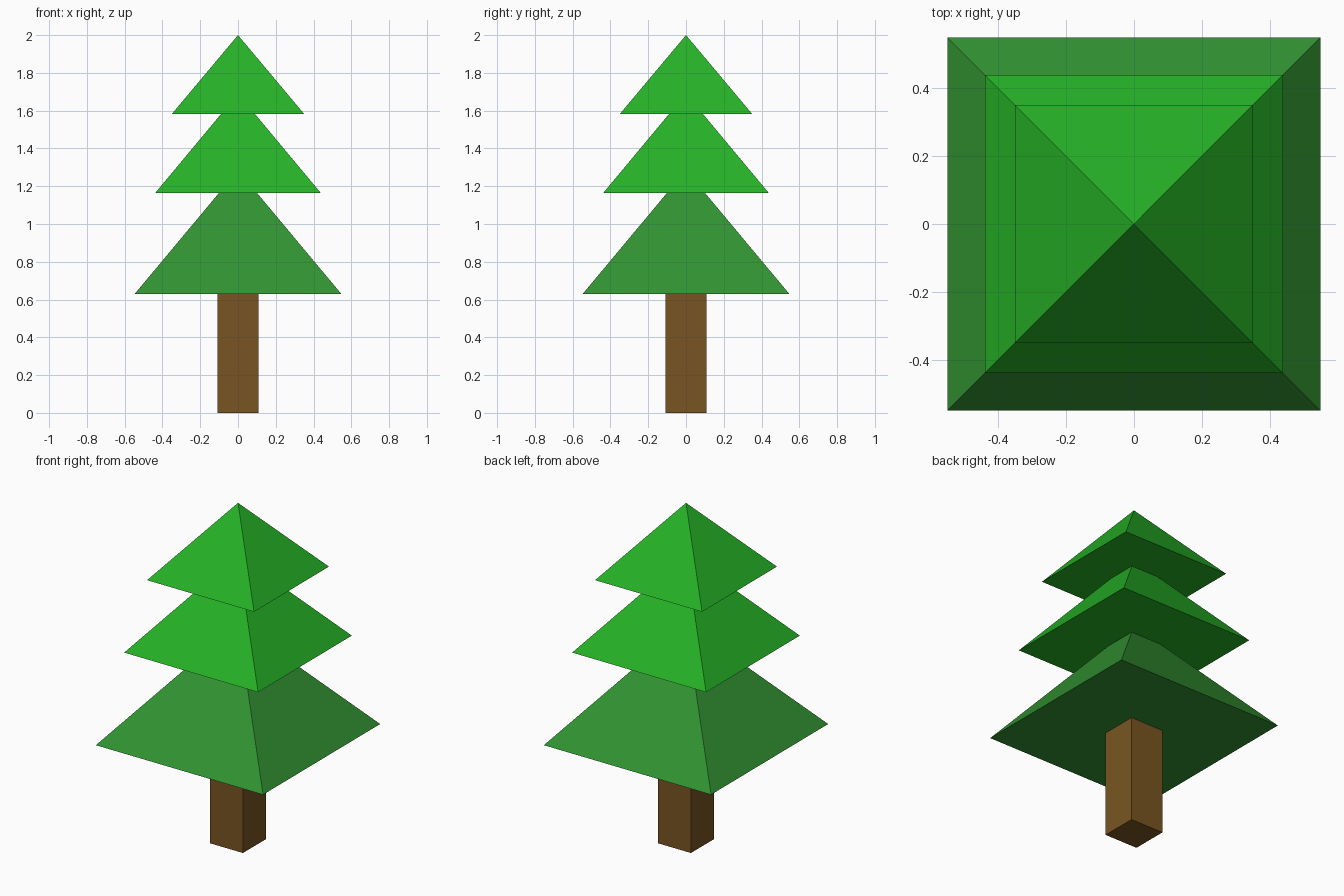
import bpy, math

if "Cube" in bpy.data.objects:
    bpy.data.objects.remove(bpy.data.objects["Cube"])


def material(name, rgb):
    m = bpy.data.materials.new(name)
    m.diffuse_color = (*rgb, 1)
    m.use_nodes = True
    m.node_tree.nodes["Principled BSDF"].inputs["Base Color"].default_value = m.diffuse_color
    return m


bright_green = material("bright green", (0.0194, 0.445, 0.0194))
dark_green = material("dark green", (0.0319, 0.296, 0.0319))
brown = material("bark brown", (0.188, 0.0908, 0.016))


def square_cone(name, half, z0, z1, mat, top_half=0.0):
    """Four-sided pyramid or post with its sides facing x and y."""
    bpy.ops.mesh.primitive_cone_add(
        vertices=4, radius1=half * math.sqrt(2), radius2=top_half * math.sqrt(2),
        depth=z1 - z0, location=(0, 0, (z0 + z1) / 2), rotation=(0, 0, math.pi / 4))
    ob = bpy.context.object
    ob.name = name
    ob.data.materials.append(mat)
    bpy.ops.object.transform_apply(location=True, rotation=True, scale=True)
    return ob


# Square trunk
square_cone("trunk", 0.108, 0, 0.63, brown, top_half=0.108)

# Three stacked foliage pyramids, each tip hidden inside the tier above
for name, half, z0, z1, mat in (
        ("lower_foliage", 0.547, 0.63, 1.285, dark_green),
        ("middle_foliage", 0.438, 1.165, 1.69, bright_green),
        ("upper_foliage", 0.35, 1.583, 2.0, bright_green)):
    square_cone(name, half, z0, z1, mat)
